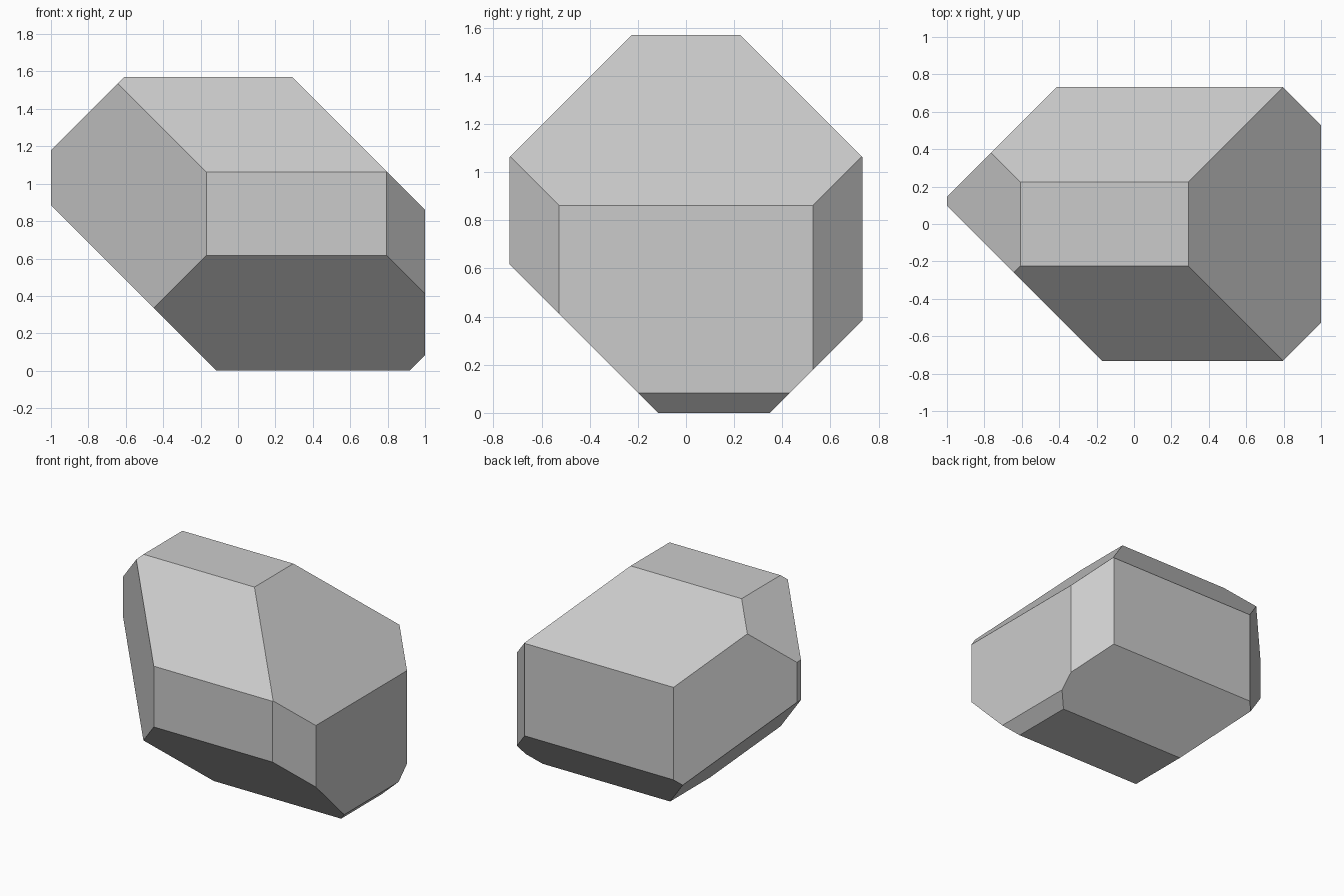
import bpy, bmesh
from mathutils import Vector

if "Cube" in bpy.data.objects:
    bpy.data.objects.remove(bpy.data.objects["Cube"])

# Faceted rock: a block with all twelve edges bevelled at 45 degrees by plane cuts
HX, HY, HEIGHT = 1.0, 0.733, 1.57

# Bevel planes: direction -> limit of the dot product with a point
BEVELS = {
    # upright edges
    (1, 1, 0): 1.527, (1, -1, 0): 1.527, (-1, -1, 0): 0.902, (-1, 1, 0): 1.145,
    # edges running front to back
    (1, 0, 1): 1.861, (-1, 0, 1): 2.178, (-1, 0, -1): 0.115, (1, 0, -1): 0.917,
    # edges running left to right
    (0, 1, 1): 1.795, (0, -1, 1): 1.795, (0, -1, -1): 0.116, (0, 1, -1): 0.348,
}


def cut(bm, normal, limit):
    """Slice off everything beyond the plane and cap the opening."""
    n = Vector(normal)
    result = bmesh.ops.bisect_plane(
        bm, geom=bm.verts[:] + bm.edges[:] + bm.faces[:], dist=1e-5,
        plane_co=n * limit / n.length_squared, plane_no=n, clear_outer=True)
    rim = [e for e in result["geom_cut"] if isinstance(e, bmesh.types.BMEdge)]
    bmesh.ops.edgeloop_fill(bm, edges=rim)


# Starting block
bm = bmesh.new()
bmesh.ops.create_cube(bm, size=1)
bmesh.ops.scale(bm, vec=(2 * HX, 2 * HY, HEIGHT), verts=bm.verts)
bmesh.ops.translate(bm, vec=(0, 0, HEIGHT / 2), verts=bm.verts)

for normal, limit in BEVELS.items():
    cut(bm, normal, limit)
bmesh.ops.recalc_face_normals(bm, faces=bm.faces)

# Flat-shaded rock object
mesh = bpy.data.meshes.new("faceted_rock")
bm.to_mesh(mesh)
bm.free()
bpy.context.collection.objects.link(bpy.data.objects.new("faceted_rock", mesh))
